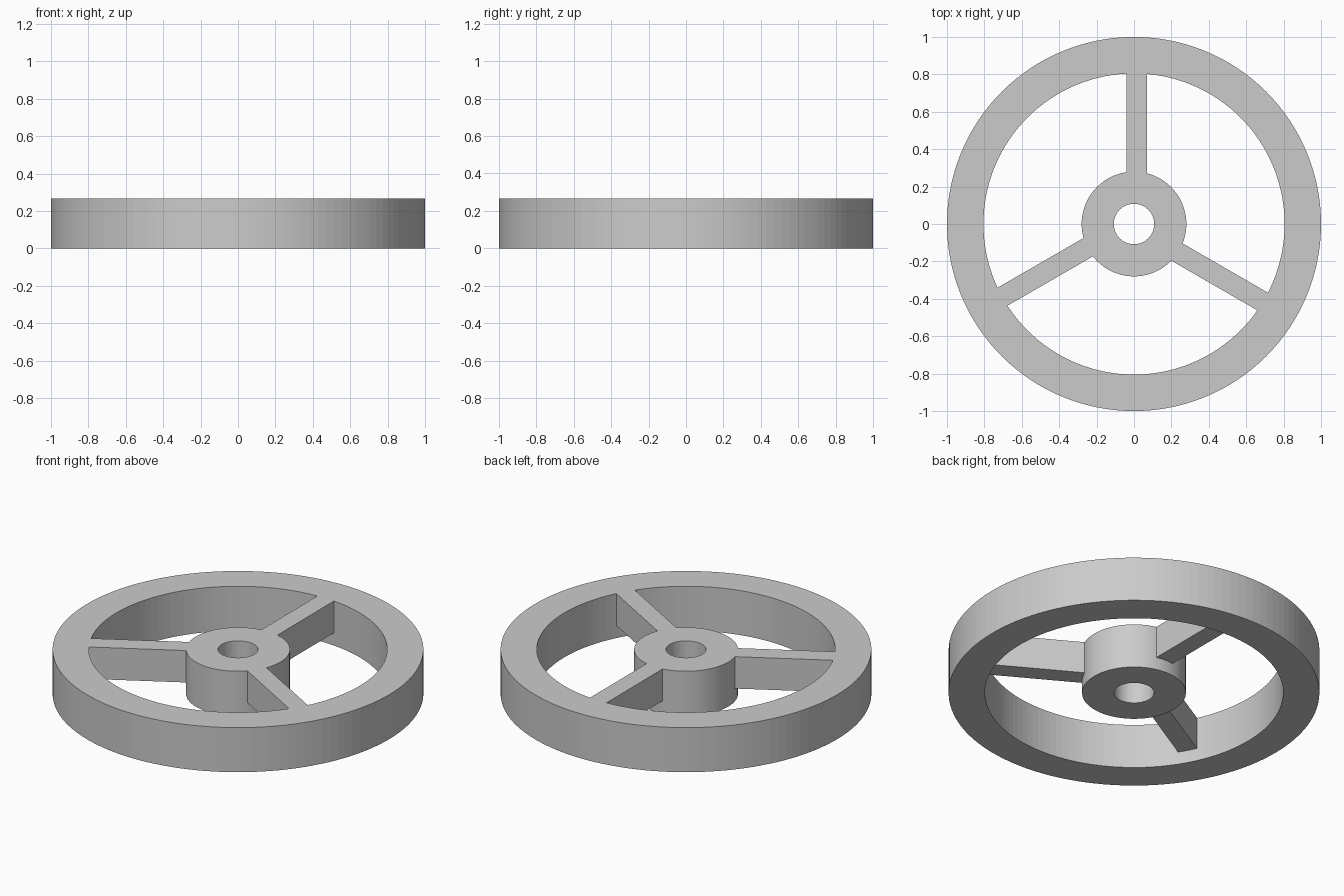
import bpy, bmesh
from math import sin, cos, tau
from mathutils import Matrix

if "Cube" in bpy.data.objects:
    bpy.data.objects.remove(bpy.data.objects["Cube"])

HEIGHT = 0.265
RIM_OUT, RIM_IN = 1.0, 0.805
HUB_OUT, HUB_IN = 0.28, 0.108
SPOKE_Z = 0.075            # underside of the spokes
SPOKE_X = (-0.04, 0.07)    # spokes sit slightly off-centre


def add_object(name, bm):
    bmesh.ops.recalc_face_normals(bm, faces=bm.faces)
    mesh = bpy.data.meshes.new(name)
    bm.to_mesh(mesh)
    bm.free()
    obj = bpy.data.objects.new(name, mesh)
    bpy.context.collection.objects.link(obj)
    return obj


def ring(name, r_out, r_in, sides):
    """Flat-topped tube standing on z = 0."""
    bm = bmesh.new()
    profile = [(r_out, 0), (r_out, HEIGHT), (r_in, HEIGHT), (r_in, 0)]
    loops = [[bm.verts.new((r * cos(tau * i / sides), r * sin(tau * i / sides), z))
              for r, z in profile] for i in range(sides)]
    for i in range(sides):
        a, b = loops[i], loops[(i + 1) % sides]
        for j in range(4):
            k = (j + 1) % 4
            bm.faces.new((a[j], b[j], b[k], a[k]))
    return add_object(name, bm)


def spoke(name, turn):
    """Bar whose ends are buried in the hub and rim."""
    x0, x1 = SPOKE_X
    y0, y1 = HUB_OUT - 0.06, RIM_IN + 0.06
    bm = bmesh.new()
    bmesh.ops.create_cube(bm, size=1, matrix=(
        Matrix.Rotation(turn, 4, 'Z')
        @ Matrix.Translation(((x0 + x1) / 2, (y0 + y1) / 2, (SPOKE_Z + HEIGHT) / 2))
        @ Matrix.Diagonal((x1 - x0, y1 - y0, HEIGHT - SPOKE_Z, 1))))
    return add_object(name, bm)


# Rim, hub and three spokes
wheel = ring("handwheel", RIM_OUT, RIM_IN, 128)
parts = [spoke(f"spoke_{i + 1}", tau * i / 3) for i in range(3)]
parts.append(ring("hub", HUB_OUT, HUB_IN, 96))

# Fuse everything into one solid casting
bpy.context.view_layer.objects.active = wheel
for part in parts:
    mod = wheel.modifiers.new("fuse_" + part.name, 'BOOLEAN')
    mod.operation = 'UNION'
    mod.solver = 'EXACT'
    mod.object = part
    bpy.ops.object.modifier_apply(modifier=mod.name)
    bpy.data.objects.remove(part)
